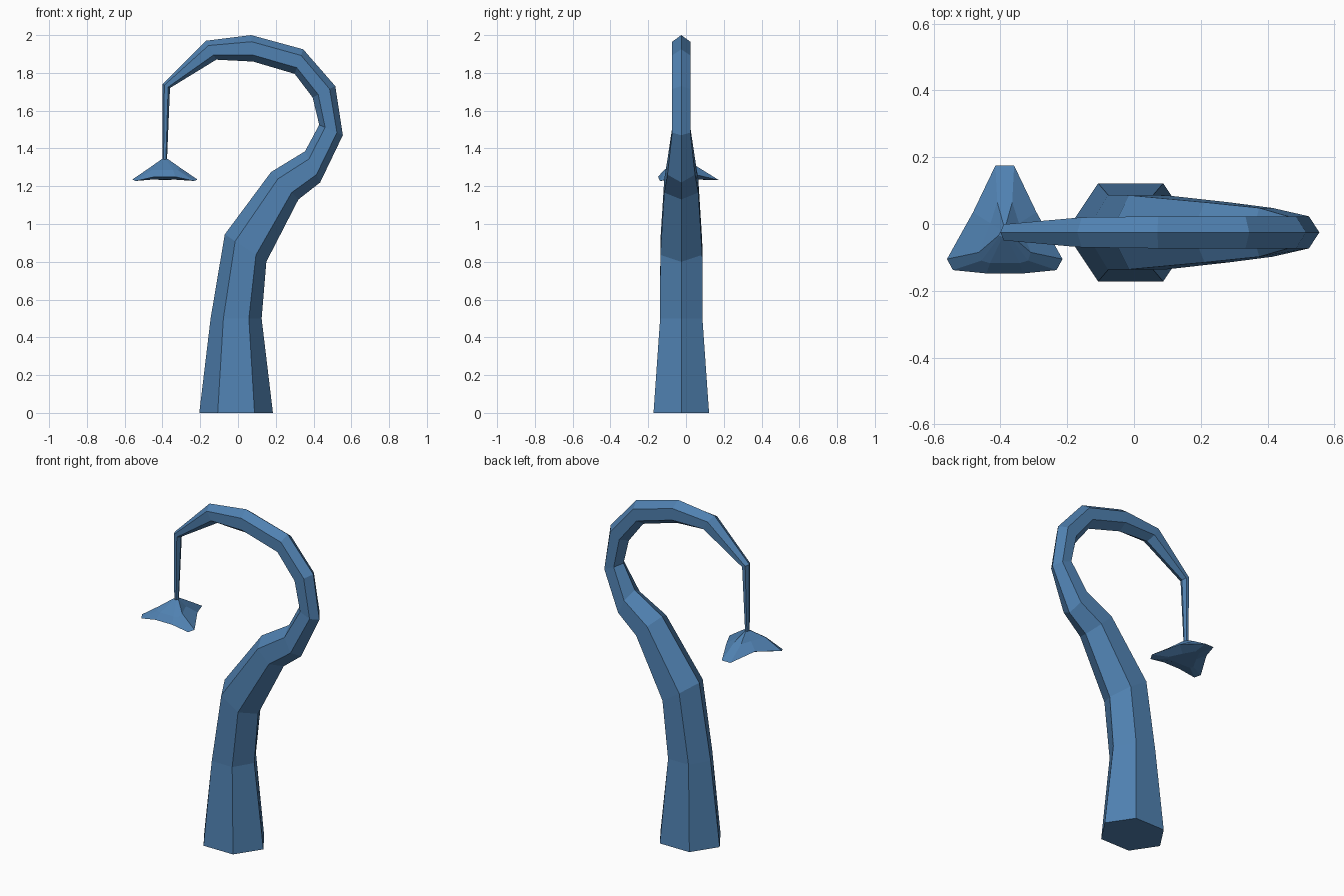
import bpy, bmesh

if "Cube" in bpy.data.objects:
    bpy.data.objects.remove(bpy.data.objects["Cube"])

blue = bpy.data.materials.new("slate blue")
blue.diffuse_color = (0.08, 0.22, 0.44, 1)
blue.use_nodes = True
blue.node_tree.nodes["Principled BSDF"].inputs["Base Color"].default_value = blue.diffuse_color
CY = -0.025


def finish(bm, name):
    bmesh.ops.recalc_face_normals(bm, faces=bm.faces[:])
    me = bpy.data.meshes.new(name)
    bm.to_mesh(me)
    bm.free()
    me.materials.append(blue)
    ob = bpy.data.objects.new(name, me)
    bpy.context.collection.objects.link(ob)
    return ob


def loft(name, rings):
    bm = bmesh.new()
    vr = [[bm.verts.new(p) for p in r] for r in rings]
    n = len(vr[0])
    for a, b in zip(vr, vr[1:]):
        for i in range(n):
            j = (i + 1) % n
            bm.faces.new((a[i], a[j], b[j], b[i]))
    bm.faces.new(vr[0])
    bm.faces.new(vr[-1])
    return finish(bm, name)


def hexagon(xi, zi, xo, zo, h):
    """Six-sided section between an inner and an outer point, half depth h."""
    def at(t, y):
        return (xi + (xo - xi) * t, CY + y, zi + (zo - zi) * t)
    return [at(0, 0), at(.25, -h), at(.75, -h), at(1, 0), at(.75, h), at(.25, h)]


# Curling stalk: inner x, z, outer x, z, half depth
stalk = [
    (-.205, 0, .185, 0, .147), (-.145, .5, .125, .5, .112),
    (-.07, .945, .15, .80, .111), (.175, 1.275, .32, 1.13, .09),
    (.355, 1.385, .435, 1.22, .073), (.43, 1.525, .555, 1.47, .048),
    (.395, 1.67, .515, 1.73, .048), (.30, 1.795, .345, 1.925, .048),
    (.08, 1.86, .07, 2.0, .048), (-.115, 1.87, -.17, 1.97, .045),
    (-.36, 1.72, -.40, 1.74, .024), (-.376, 1.335, -.40, 1.335, .013),
]
loft("curling_stalk", [hexagon(*s) for s in stalk])

# Hanging three-pointed cap: half of the rim (x offset, y, z), mirrored in x
CX = -0.387
half = [(.028, .175, 1.232), (.095, .035, 1.265), (.173, -.105, 1.235),
        (.155, -.138, 1.228), (.055, -.148, 1.25)]
rim = half + [(-x, y, z) for x, y, z in reversed(half)]


def cap_ring(s, zc, k):
    """Rim scaled toward the centre; height blends from zc to the rim by k."""
    return [(CX + x * s, CY + (y - CY) * s, zc + (z - zc) * k) for x, y, z in rim]


shoulder = [(CX + x * (.45 if abs(x) > .06 else .8), CY + (y - CY) * (.45 if y > 0 else .75),
             1.30 if y > -.12 else 1.285) for x, y, z in rim]
loft("hanging_cap", [cap_ring(.1, 1.343, 0), shoulder, cap_ring(1, 1.25, 1),
                     cap_ring(.5, 1.235, .1)])
